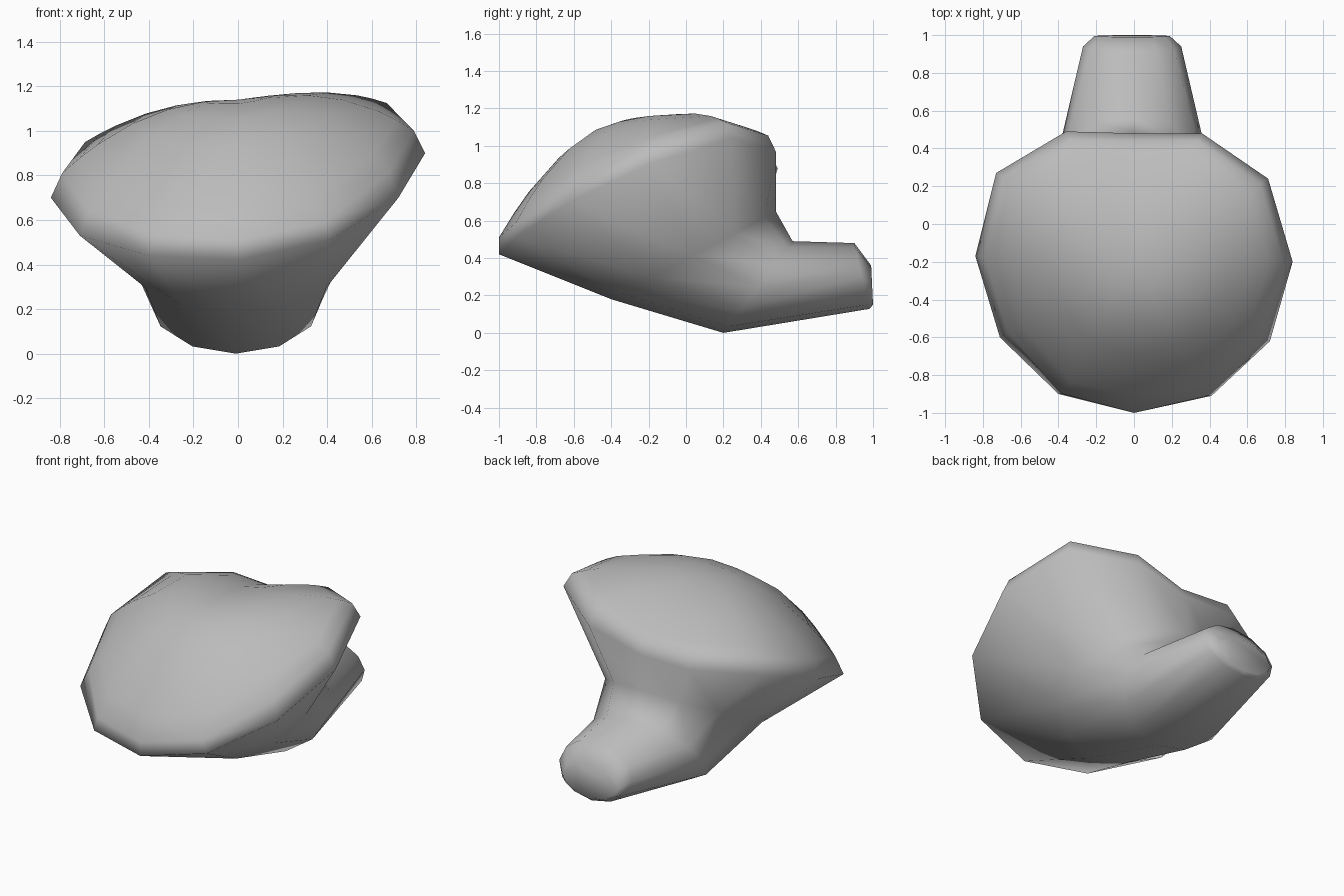
import bpy, bmesh, math
from mathutils import Vector

if "Cube" in bpy.data.objects:
    bpy.data.objects.remove(bpy.data.objects["Cube"])

# Widest rim of the tilted head, from the front vertex towards +x: x, y, lower z, upper z
RIM = [(0, -1, .42, .51), (.41, -.91, .51, .59), (.72, -.62, .70, .81), (.84, -.2, .90, 1.0),
       (.71, .24, 1.04, 1.125), (.36, .48, .97, 1.055), (0, .48, .88, .95), (-.36, .49, .88, .965),
       (-.73, .27, .86, .95), (-.84, -.17, .70, .81), (-.71, -.6, .53, .64), (-.4, -.9, .44, .53)]
N = len(RIM)
CROWN = Vector((0, -.2, 1.14))


def stem_ring(front, back, width):
    """Elliptical ring spanning a front/bottom point and a back/top point (y, z)."""
    f, b = Vector((-.01, *front)), Vector((-.01, *back))
    mid, arm = (f + b) / 2, (f - b) / 2
    return [mid + arm * math.cos(a) + Vector((width * math.sin(a), 0, 0))
            for a in (2 * math.pi * i / N for i in range(N))]


def dome_ring(t):
    """Ring of the domed crown, t = 1 at the rim and 0 at the centre."""
    ring = []
    for x, y, _, z in RIM:
        s = t * .94
        rise = 1 - t ** 2.2
        height = z + (CROWN.z - z) * rise + .13 * max(x, 0) * t * rise
        ring.append(Vector((x * s, CROWN.y + (y - CROWN.y) * (t if y < -.8 else s), height)))
    return ring


# Rings from the crown over the rim, down the underside and out along the stem
rings = [dome_ring(t) for t in (.2, .4, .6, .8, .9, 1)]
rings.append([Vector((x, y, z)) for x, y, z, _ in RIM])
rings += [stem_ring((-.4, .18), (.48, .65), .47),
          stem_ring((.2, 0), (.57, .49), .39),
          stem_ring((.98, .128), (.9, .48), .26),
          stem_ring((1, .15), (.99, .36), .2)]

bm = bmesh.new()
loops = [[bm.verts.new(p) for p in ring] for ring in rings]
for a, b in zip(loops, loops[1:]):
    for i in range(N):
        j = (i + 1) % N
        bm.faces.new((a[i], b[i], b[j], a[j]))

# Crown centre and stem end
top = bm.verts.new(CROWN)
for i in range(N):
    bm.faces.new((top, loops[0][i], loops[0][(i + 1) % N]))
bm.faces.new(loops[-1])
bmesh.ops.recalc_face_normals(bm, faces=bm.faces)
for f in bm.faces:
    f.smooth = True

mesh = bpy.data.meshes.new("domed_head_with_stem")
bm.to_mesh(mesh)
bm.free()
head = bpy.data.objects.new("domed_head_with_stem", mesh)
bpy.context.collection.objects.link(head)

# Darker grey finish
grey = bpy.data.materials.new("dark_grey")
grey.diffuse_color = (.5, .5, .5, 1)
grey.use_nodes = True
grey.node_tree.nodes["Principled BSDF"].inputs["Base Color"].default_value = grey.diffuse_color
mesh.materials.append(grey)
